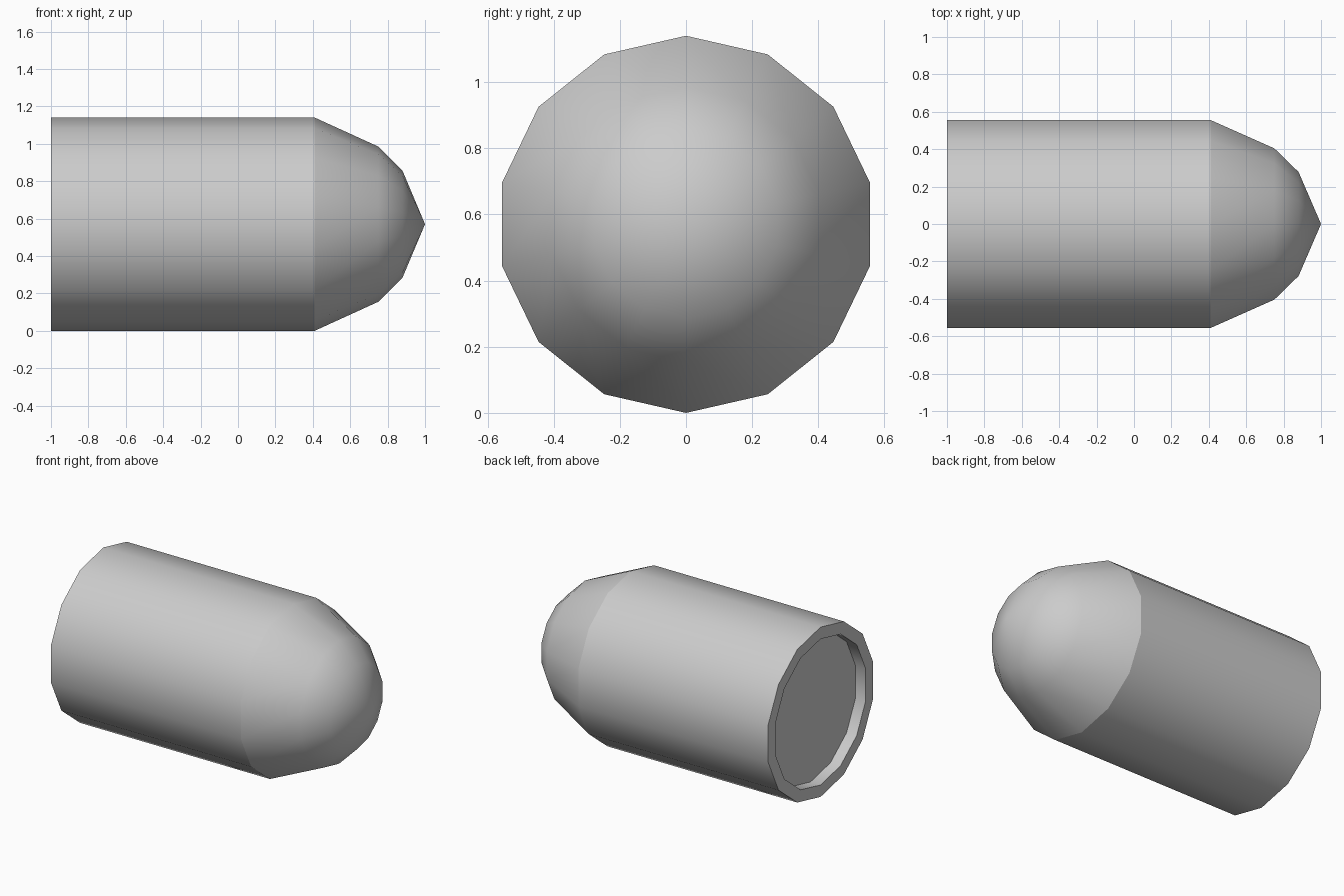
import bpy, bmesh, math

if "Cube" in bpy.data.objects:
    bpy.data.objects.remove(bpy.data.objects["Cube"])

SIDES = 14
AXIS_Z = 0.57


def lathe(name, profile, smooth_angle=40):
    """Revolve (x, radius) points about the lengthwise axis; radius 0 is a tip."""
    bm = bmesh.new()
    rings = []
    for x, r in profile:
        count = SIDES if r > 0 else 1
        ring = []
        for i in range(count):
            a = math.tau * i / SIDES
            ring.append(bm.verts.new((x, r * math.sin(a), AXIS_Z + r * math.cos(a))))
        rings.append(ring)
    for a, b in zip(rings, rings[1:]):
        for i in range(SIDES):
            j = (i + 1) % SIDES
            if len(b) == 1:
                bm.faces.new((a[i], a[j], b[0]))
            else:
                bm.faces.new((a[i], a[j], b[j], b[i]))
    # Close the last ring with a flat disc
    if len(rings[-1]) > 1:
        bm.faces.new(rings[-1])
    # Orient the open shells outward: the first band faces away from the axis
    bmesh.ops.recalc_face_normals(bm, faces=bm.faces)
    bm.faces.ensure_lookup_table()
    f = bm.faces[0]
    c = f.calc_center_median()
    if f.normal.y * c.y + f.normal.z * (c.z - AXIS_Z) < 0:
        bmesh.ops.reverse_faces(bm, faces=bm.faces)
    mesh = bpy.data.meshes.new(name)
    bm.to_mesh(mesh)
    bm.free()
    obj = bpy.data.objects.new(name, mesh)
    bpy.context.collection.objects.link(obj)
    bpy.ops.object.select_all(action='DESELECT')
    obj.select_set(True)
    bpy.context.view_layer.objects.active = obj
    bpy.ops.object.shade_smooth_by_angle(angle=math.radians(smooth_angle))
    return obj


# Straight casing with a rim and a shallow recessed base
lathe("casing", [(0.41, 0.57), (-1.0, 0.57), (-1.0, 0.49), (-0.925, 0.49)])

# Rounded nose tapering to a point
lathe("nose", [(0.41, 0.57), (0.75, 0.415), (0.88, 0.285), (1.0, 0)])
